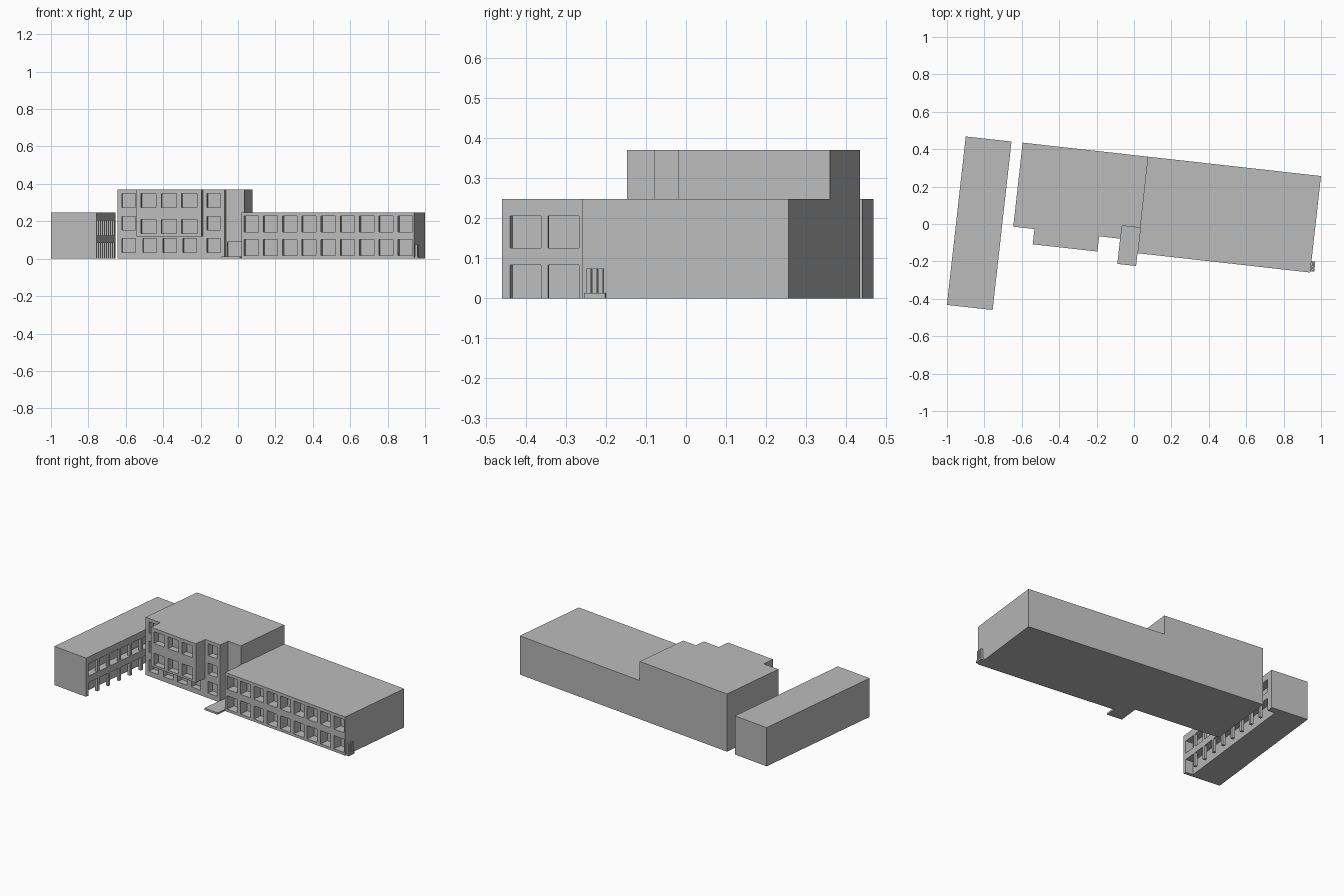
import bpy, bmesh, math

if "Cube" in bpy.data.objects:
    bpy.data.objects.remove(bpy.data.objects["Cube"], do_unlink=True)

TURN = -math.radians(6.38)   # the whole site is turned a little about z

grey = bpy.data.materials.new("plain grey")
grey.use_nodes = True
grey.diffuse_color = (0.5, 0.5, 0.5, 1)
grey.node_tree.nodes["Principled BSDF"].inputs["Base Color"].default_value = (0.5, 0.5, 0.5, 1)


def add_prism(bm, outline, z0, z1):
    """Extrude a counter-clockwise plan outline from z0 to z1."""
    low = [bm.verts.new((x, y, z0)) for x, y in outline]
    high = [bm.verts.new((x, y, z1)) for x, y in outline]
    bm.faces.new(low[::-1])
    bm.faces.new(high)
    n = len(outline)
    for i in range(n):
        j = (i + 1) % n
        bm.faces.new((low[i], low[j], high[j], high[i]))


def rect(x0, x1, y0, y1):
    return [(x0, y0), (x1, y0), (x1, y1), (x0, y1)]


def build(name, prisms):
    bm = bmesh.new()
    for outline, z0, z1 in prisms:
        add_prism(bm, outline, z0, z1)
    mesh = bpy.data.meshes.new(name)
    bm.to_mesh(mesh)
    bm.free()
    mesh.materials.append(grey)
    obj = bpy.data.objects.new(name, mesh)
    bpy.context.collection.objects.link(obj)
    obj.rotation_euler.z = TURN
    return obj


def carve(obj, prisms):
    """Cut recesses into a block and bake the result."""
    cutter = build("recess_cutter", prisms)
    cutter.hide_render = True
    mod = obj.modifiers.new("recesses", 'BOOLEAN')
    mod.operation = 'DIFFERENCE'
    mod.solver = 'EXACT'
    mod.object = cutter
    bpy.context.view_layer.update()
    graph = bpy.context.evaluated_depsgraph_get()
    baked = bpy.data.meshes.new_from_object(obj.evaluated_get(graph))
    obj.modifiers.clear()
    obj.data = baked
    bpy.data.objects.remove(cutter, do_unlink=True)


def windows(starts, width, rows, wall, depth):
    """Recess boxes for a grid of windows in a front wall."""
    return [(rect(x, x + width, wall - 0.02, wall + depth), z0, z1)
            for x in starts for z0, z1 in rows]


BACK = 0.366
LOW = 0.248
TALL = 0.37
FRONT = -0.086

# Long two-storey wing
wing = build("long_wing", [(rect(0.036, 0.965, -0.153, BACK), 0, LOW)])
carve(wing, windows([0.05 + 0.1035 * i for i in range(9)], 0.077,
                    [(0.017, 0.102), (0.144, 0.228)], -0.153, 0.06))

# Three-storey block with the set-back entrance corner
block = build("tall_block", [([(-0.64, FRONT), (-0.062, FRONT), (-0.062, -0.0165),
                               (0.036, -0.0165), (0.036, BACK), (-0.64, BACK)], 0, TALL)])
floors = [(0.032, 0.107), (0.153, 0.225), (0.273, 0.348)]
cuts = windows([-0.615, -0.157], 0.072, floors, FRONT, 0.04)
cuts += windows([-0.502, -0.394, -0.286], 0.073, floors[:1], FRONT, 0.04)
cuts += windows([-0.055], 0.083, [(0.013, 0.09)], -0.0165, 0.02)
carve(block, cuts)

# Overhanging upper-floor bay
bay = build("overhanging_bay", [(rect(-0.526, -0.178, -0.168, FRONT), 0.12, TALL)])
carve(bay, windows([-0.503, -0.394, -0.284], 0.081,
                   [(0.134, 0.21), floors[2]], -0.168, 0.04))

# Entrance platform
build("entrance_platform", [(rect(-0.065, 0.036, -0.222, -0.0165), 0, 0.012)])

# Side annex with two open galleries
annex = build("annex", [(rect(-0.946, -0.70, -0.541, 0.365), 0, LOW)])
storeys = [(0, 0.083), (0.125, 0.205)]
pitch, opening, first = 0.0955, 0.078, -0.52
carve(annex, [(rect(-0.75, -0.68, first, first + 8 * pitch + opening), z0 or -0.02, z1)
              for z0, z1 in storeys])
posts = []
for i in range(8):
    y = first + i * pitch + opening
    posts += [(rect(-0.718, -0.70, y, y + pitch - opening), z0, z1) for z0, z1 in storeys]
build("gallery_posts", posts)

# Small side step with upright slats
build("side_step", [(rect(0.965, 0.986, -0.146, -0.093), 0, 0.013)])
build("side_slats", [(rect(0.969, 0.981, y, y + 0.011), 0.013, 0.075)
                     for y in (-0.14, -0.125, -0.11)])
